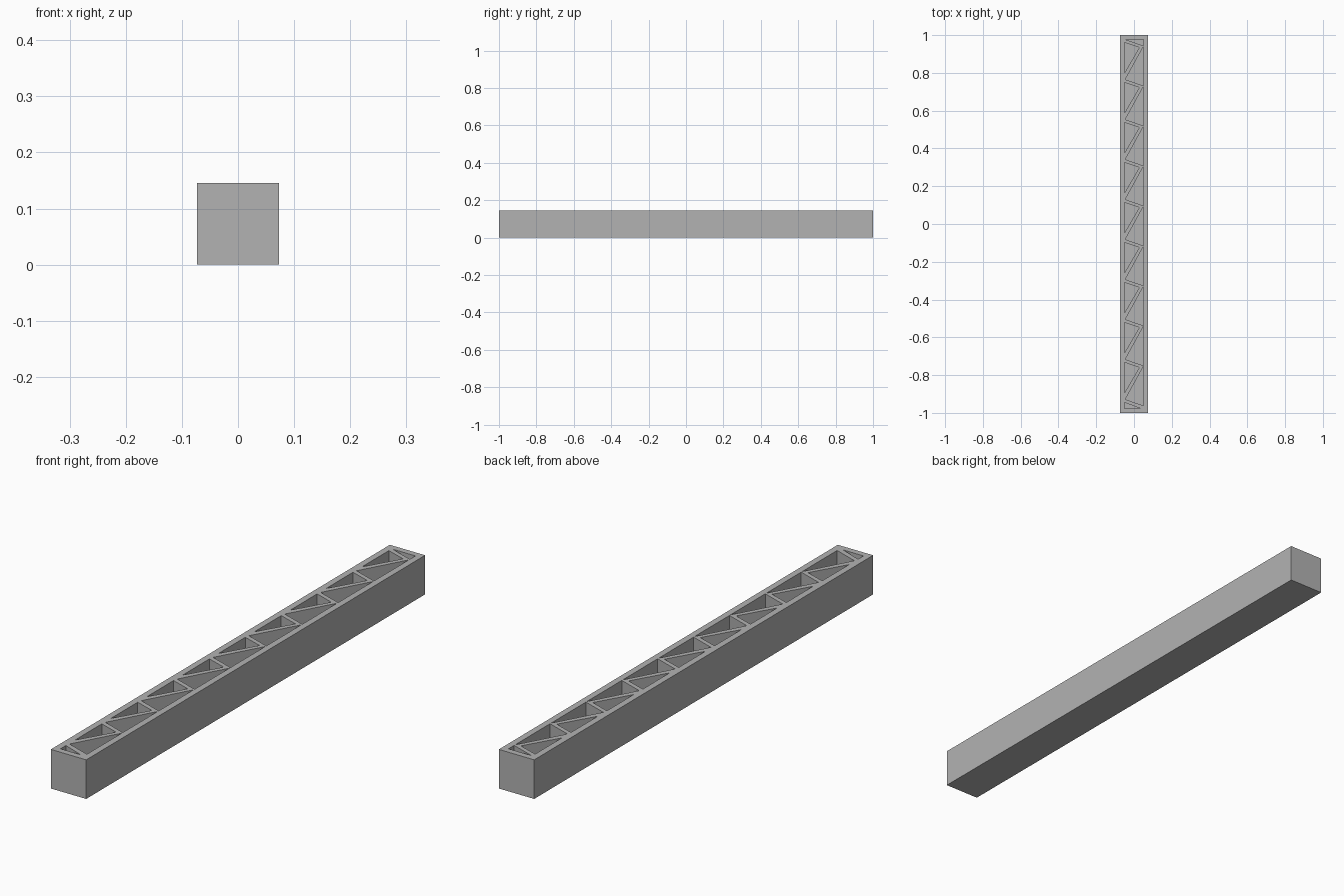
import bpy
import bmesh

cube = bpy.data.objects.get("Cube")
if cube:
    bpy.data.objects.remove(cube, do_unlink=True)

HALF_W, HEIGHT, FLOOR = 0.073, 0.146, 0.022
WALL_X, END_Y = 0.049, 0.977      # inner faces of the side and end walls
FIRST, PITCH, BAYS = 0.944, 0.2117, 9

grey = bpy.data.materials.new("plain_grey")
grey.use_nodes = True
colour = (0.45, 0.45, 0.45, 1)
grey.diffuse_color = colour
grey.node_tree.nodes["Principled BSDF"].inputs["Base Color"].default_value = colour


def prism(bm, plan, z0, z1):
    """Upright closed prism over a plan outline."""
    low = [bm.verts.new((x, y, z0)) for x, y in plan]
    high = [bm.verts.new((x, y, z1)) for x, y in plan]
    bm.faces.new(low)
    bm.faces.new(high)
    n = len(plan)
    for i in range(n):
        j = (i + 1) % n
        bm.faces.new((low[i], low[j], high[j], high[i]))


def make_object(name, bm):
    bmesh.ops.recalc_face_normals(bm, faces=bm.faces)
    mesh = bpy.data.meshes.new(name)
    bm.to_mesh(mesh)
    bm.free()
    mesh.materials.append(grey)
    obj = bpy.data.objects.new(name, mesh)
    bpy.context.collection.objects.link(obj)
    return obj


# Solid beam
bm = bmesh.new()
prism(bm, [(-HALF_W, -1), (HALF_W, -1), (HALF_W, 1), (-HALF_W, 1)], 0, HEIGHT)
beam = make_object("beam", bm)

# Triangular pockets that leave a zigzag web between the walls
bm = bmesh.new()
cells = []
for i in range(BAYS):
    y = FIRST - PITCH * i
    cells.append([(-WALL_X, y + 0.016), (0.028, y - 0.010), (-WALL_X, y - 0.142)])
    cells.append([(WALL_X, y - 0.006), (-0.046, y - PITCH + 0.033), (WALL_X, y - PITCH)])

# Slim pockets at the two ends
last = FIRST - PITCH * BAYS
cells.append([(-0.046, END_Y), (WALL_X, END_Y), (WALL_X, FIRST)])
cells.append([(-WALL_X, last + 0.016), (-WALL_X, -END_Y), (0.035, -END_Y)])
for cell in cells:
    prism(bm, cell, FLOOR, HEIGHT + 0.05)
cutter = make_object("pocket_cutter", bm)
cutter.hide_render = True

# Cut the pockets, then drop the cutter
cut = beam.modifiers.new("pockets", "BOOLEAN")
cut.operation = "DIFFERENCE"
cut.solver = "EXACT"
cut.object = cutter
bpy.context.view_layer.update()
evaluated = beam.evaluated_get(bpy.context.evaluated_depsgraph_get())
result = bpy.data.meshes.new_from_object(evaluated)
beam.modifiers.clear()
beam.data = result
bpy.data.objects.remove(cutter, do_unlink=True)
